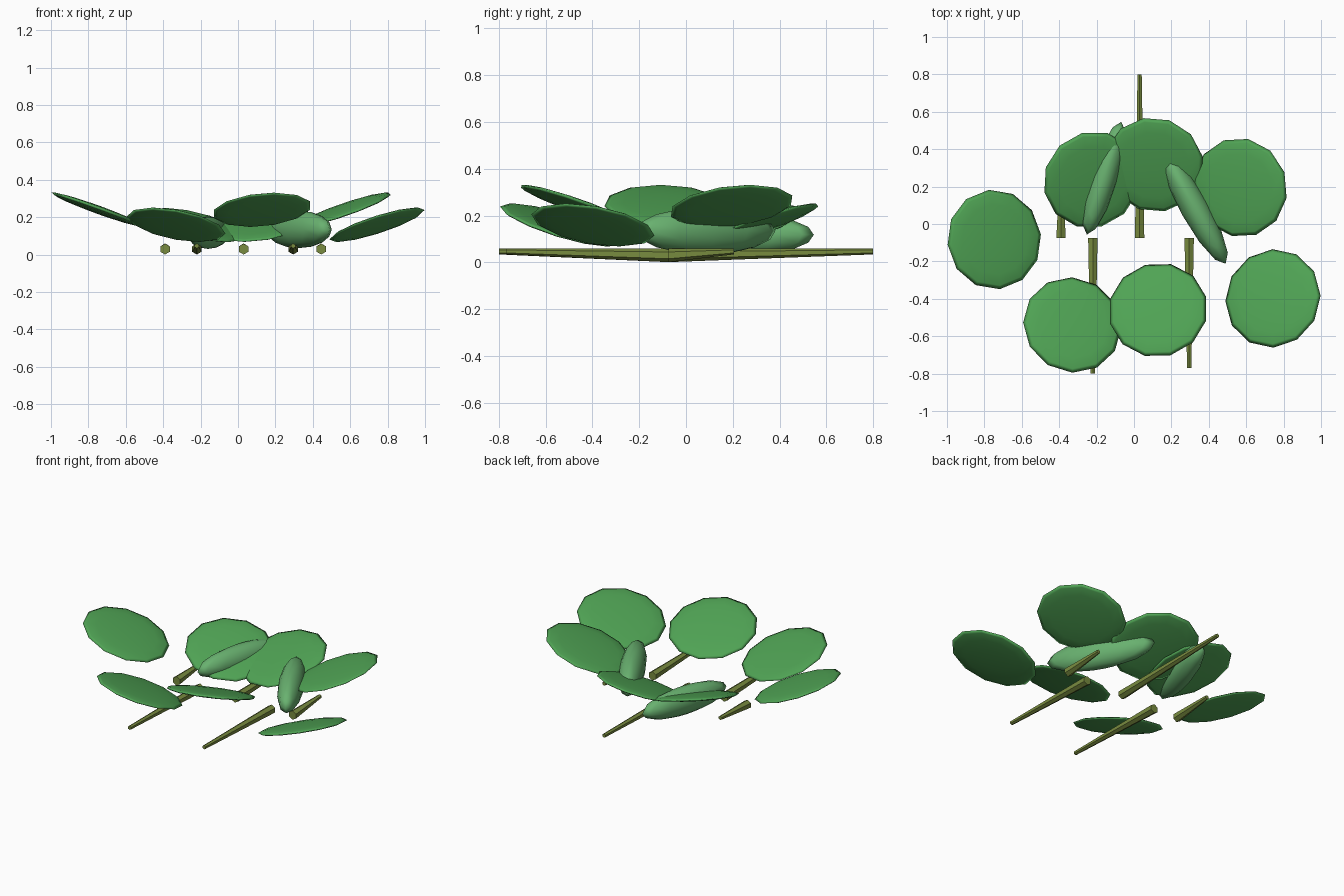
import bpy, bmesh
from math import sin, cos, tau, radians, atan2
from mathutils import Matrix, Vector

if "Cube" in bpy.data.objects:
    bpy.data.objects.remove(bpy.data.objects["Cube"])


def material(name, color):
    m = bpy.data.materials.new(name)
    m.diffuse_color = (*color, 1)
    m.use_nodes = True
    m.node_tree.nodes["Principled BSDF"].inputs["Base Color"].default_value = m.diffuse_color
    return m


LEAF = material("leaf_green", (0.08, 0.37, 0.09))
BUD = material("bud_green", (0.14, 0.44, 0.16))
STEM = material("stem_olive", (0.19, 0.26, 0.05))


def finish(name, bm, mat, smooth):
    bmesh.ops.recalc_face_normals(bm, faces=bm.faces)
    for f in bm.faces:
        f.smooth = smooth
    me = bpy.data.meshes.new(name)
    bm.to_mesh(me)
    bm.free()
    me.materials.append(mat)
    ob = bpy.data.objects.new(name, me)
    bpy.context.collection.objects.link(ob)
    return ob


def ellipsoid(name, center, semi, rot, mat):
    bm = bmesh.new()
    bmesh.ops.create_uvsphere(bm, u_segments=12, v_segments=8, radius=1)
    bm.transform(Matrix.Translation(center) @ rot @ Matrix.Diagonal((*semi, 1)))
    return finish(name, bm, mat, True)


def stem(name, x, y0, y1, r0=0.029, r1=0.013):
    # tapered six-sided runner, rising slightly towards its thin end
    bm = bmesh.new()
    rings = []
    for y, z, r in ((y0, 0.03, r0), (y1, 0.047, r1)):
        rings.append([bm.verts.new((x + r * sin(tau * i / 6), y, z + r * cos(tau * i / 6)))
                      for i in range(6)])
    for i in range(6):
        j = (i + 1) % 6
        bm.faces.new((rings[0][i], rings[0][j], rings[1][j], rings[1][i]))
    for ring in rings:
        bm.faces.new(ring)
    return finish(name, bm, STEM, False)


# Stems on the ground
for i, (x, end) in enumerate([(-0.39, 0.205), (-0.22, -0.80), (0.03, 0.80),
                              (0.295, -0.77), (0.445, 0.205)]):
    stem(f"stem_{i + 1}", x, -0.075, end)

# Round leaves in a ring, each raised on its outer side
leaves = [(0.567, 0.195, 0.24), (0.108, 0.317, 0.16), (-0.225, 0.237, 0.158),
          (-0.747, -0.083, 0.24), (-0.33, -0.54, 0.16), (0.128, -0.46, 0.24),
          (0.743, -0.398, 0.16)]
for i, c in enumerate(leaves):
    rot = Matrix.Rotation(atan2(c[1], c[0]), 4, 'Z') @ Matrix.Rotation(radians(-20), 4, 'Y')
    ellipsoid(f"leaf_{i + 1}", Vector(c), (0.267, 0.267, 0.02), rot, LEAF)

# Two long buds among the leaves
ellipsoid("bud_right", Vector((0.325, 0.085, 0.135)), (0.077, 0.34, 0.1),
          Matrix.Rotation(radians(29), 4, 'Z'), BUD)
ellipsoid("bud_left", Vector((-0.16, 0.245, 0.118)), (0.072, 0.315, 0.087),
          Matrix.Rotation(radians(-17), 4, 'Z'), BUD)
